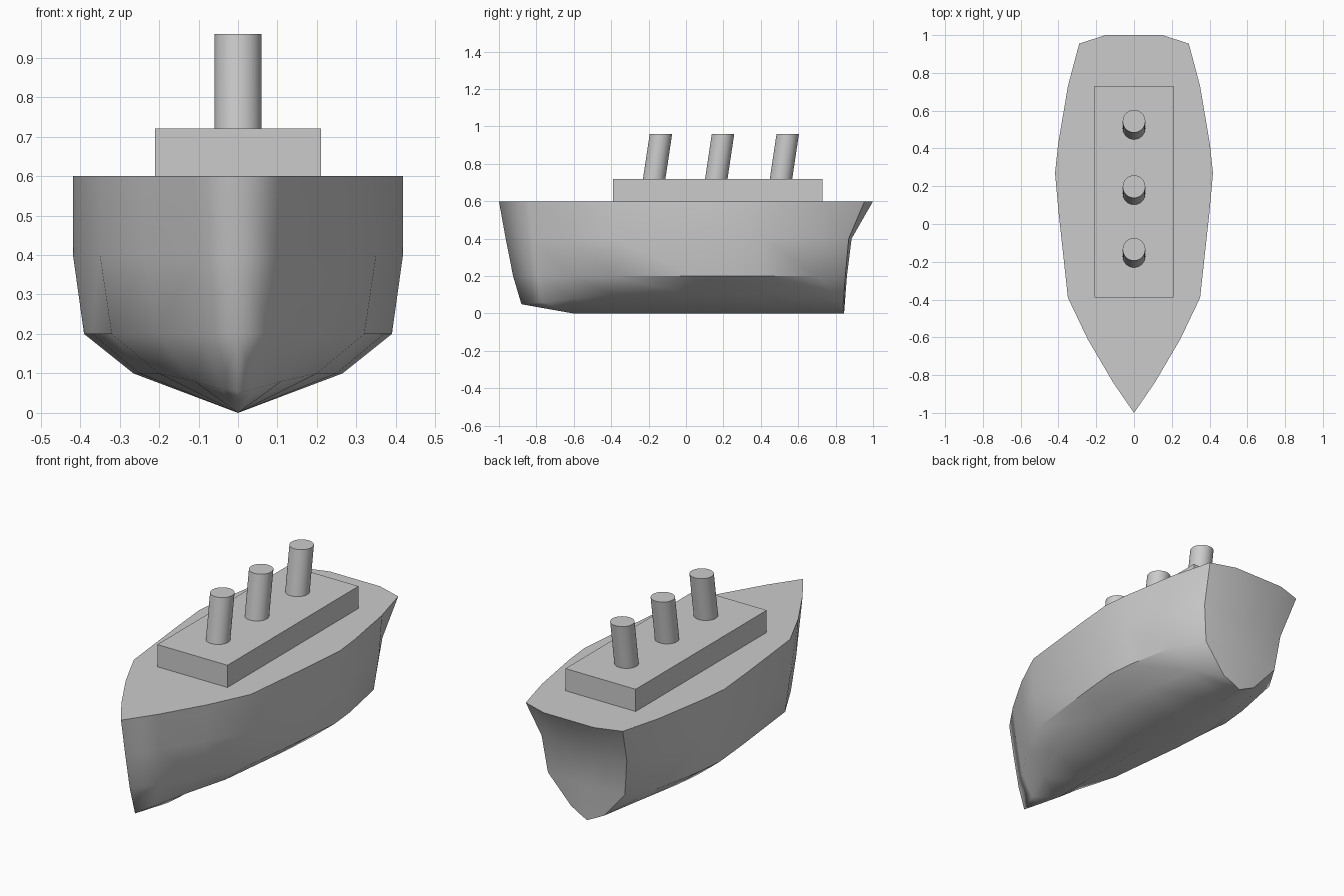
import bpy, bmesh, math

if "Cube" in bpy.data.objects:
    bpy.data.objects.remove(bpy.data.objects["Cube"])

# Hull stations, bow to stern:
# (deck y, keel y, half-widths at z .6/.4/.2, chine half-width, chine z, keel z)
STATIONS = [
    (-1.0, -.88, 0, 0, 0, 0, .05, .05),
    (-.84, -.77, .11, .10, .085, .04, .06, .03),
    (-.61, -.60, .245, .235, .205, .11, .08, 0),
    (-.39, -.39, .35, .35, .32, .20, .10, 0),
    (.05, .05, .398, .398, .37, .25, .10, 0),
    (.27, .27, .418, .418, .39, .265, .10, 0),
    (.42, .42, .402, .402, .375, .25, .10, 0),
    (.73, .70, .35, .35, .32, .20, .10, 0),
    (.955, .84, .29, .255, .23, .10, .05, 0),
    (1.0, .845, .15, .13, .12, .05, .025, 0),
    (1.0, .845, 0, 0, 0, 0, 0, 0),
]


def finish(name, bm):
    mesh = bpy.data.meshes.new(name)
    bm.to_mesh(mesh)
    bm.free()
    obj = bpy.data.objects.new(name, mesh)
    bpy.context.collection.objects.link(obj)
    return obj


def build_hull():
    bm = bmesh.new()
    rows = []
    for yd, yk, w6, w4, w2, wc, zc, zk in STATIONS:
        # the bow rakes evenly, the stern flares near the deck
        rake = (0, .3, .63, 1, 1) if yd < .5 else (0, .74, .9, 1, 1)
        profile = [(w6, .6), (w4, .4), (w2, .2), (wc, zc), (0, zk)]
        rows.append([bm.verts.new((x, yd + (yk - yd) * f, z))
                     for (x, z), f in zip(profile, rake)])
    # side, bottom and transom skin
    for a, b in zip(rows, rows[1:]):
        for i in range(4):
            bm.faces.new((a[i], b[i], b[i + 1], a[i + 1]))
    # half deck
    bm.faces.new([r[0] for r in rows])
    bmesh.ops.remove_doubles(bm, verts=bm.verts[:], dist=.0005)
    bmesh.ops.dissolve_degenerate(bm, edges=bm.edges[:], dist=.0005)
    bmesh.ops.mirror(bm, geom=bm.verts[:] + bm.edges[:] + bm.faces[:],
                     axis='X', merge_dist=.0005)
    bmesh.ops.recalc_face_normals(bm, faces=bm.faces[:])
    # smooth skin with crisp deck and transom borders, soft stem
    for f in bm.faces:
        f.smooth = True
    for e in bm.edges:
        stem = all(abs(v.co.x) < .001 for v in e.verts)
        if not stem and e.calc_face_angle(0) > math.radians(40):
            e.smooth = False
    finish("hull", bm)


def build_cabin():
    bm = bmesh.new()
    bmesh.ops.create_cube(bm, size=1)
    for v in bm.verts:
        v.co.x *= .42
        v.co.y = v.co.y * 1.12 + .17
        v.co.z = v.co.z * .12 + .66
    finish("deckhouse", bm)


def build_funnel(index, base_y):
    # cylinder sheared backwards so its top stays level
    bm = bmesh.new()
    bmesh.ops.create_cone(bm, cap_ends=True, segments=32, radius1=.06,
                          radius2=.06, depth=.24)
    for v in bm.verts:
        v.co.z += .84
        v.co.y += base_y + (v.co.z - .72) / .24 * .036
    for f in bm.faces:
        f.smooth = len(f.verts) == 4
    for e in bm.edges:
        e.smooth = e.calc_face_angle(0) < math.radians(40)
    finish(f"funnel_{index}", bm)


build_hull()
build_cabin()
for i, y in enumerate((-.17, .162, .508), 1):
    build_funnel(i, y)
